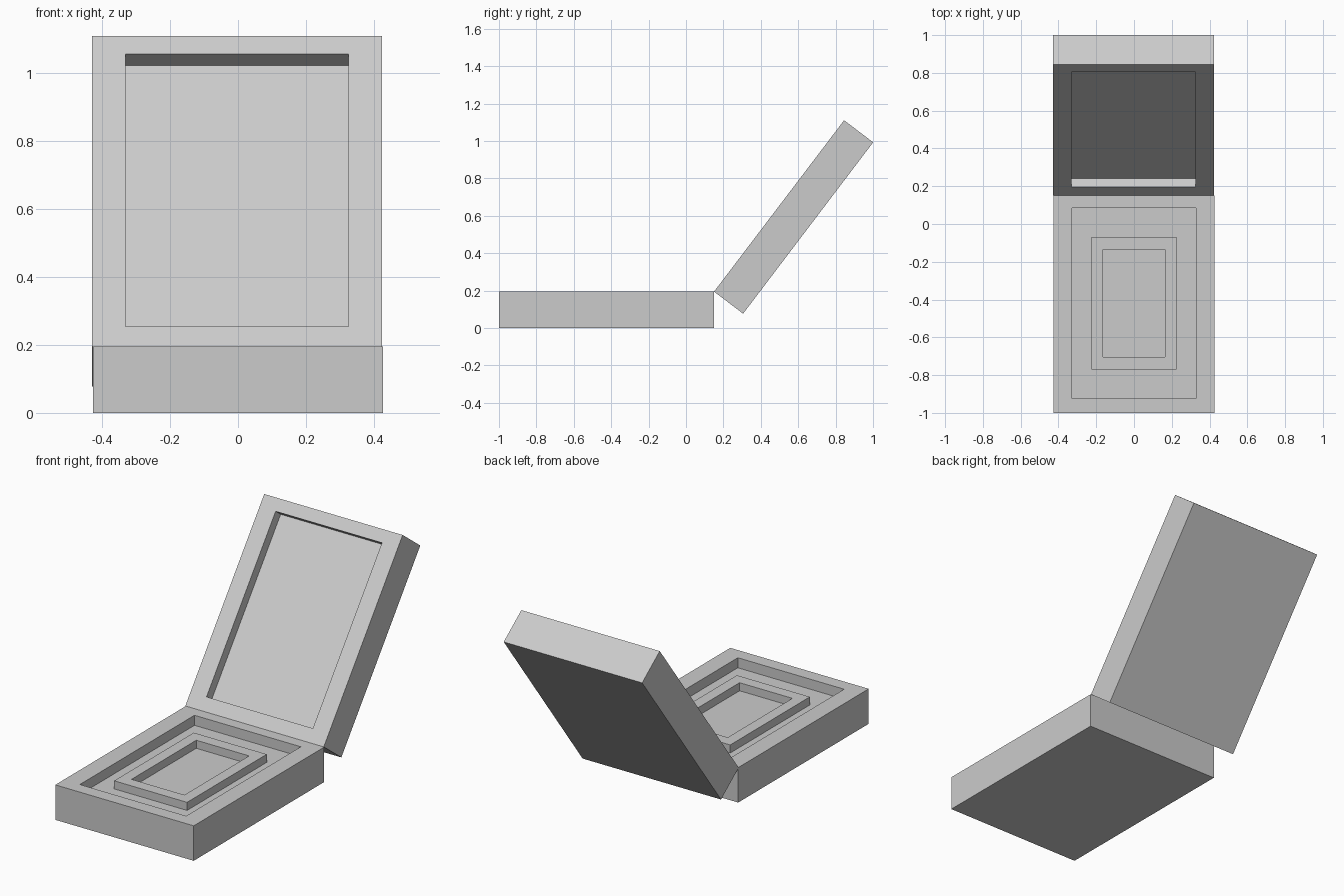
import bpy
import bmesh
from math import radians

if "Cube" in bpy.data.objects:
    bpy.data.objects.remove(bpy.data.objects["Cube"], do_unlink=True)

THICK = 0.195      # height of each half of the case
LENGTH = 1.15
HALF_W = 0.427
POCKET = 0.056     # depth of the recess in each half
HINGE_Y = 0.15

grey = bpy.data.materials.new("plain grey")
grey.use_nodes = True
colour = (0.6, 0.6, 0.6, 1)
grey.diffuse_color = colour
grey.node_tree.nodes["Principled BSDF"].inputs["Base Color"].default_value = colour


def rect_loops(name, loops, closed=False):
    """Skin a series of rectangles (half width, y start, y end, z)."""
    bm = bmesh.new()
    rings = [[bm.verts.new(p) for p in
              ((-w, a, z), (w, a, z), (w, b, z), (-w, b, z))]
             for w, a, b, z in loops]
    pairs = list(zip(rings, rings[1:]))
    if closed:
        pairs.append((rings[-1], rings[0]))
    else:
        bm.faces.new(rings[0][::-1])
        bm.faces.new(rings[-1])
    for low, high in pairs:
        for i in range(4):
            j = (i + 1) % 4
            bm.faces.new((low[i], low[j], high[j], high[i]))
    bmesh.ops.recalc_face_normals(bm, faces=bm.faces)
    mesh = bpy.data.meshes.new(name)
    bm.to_mesh(mesh)
    bm.free()
    mesh.materials.append(grey)
    obj = bpy.data.objects.new(name, mesh)
    bpy.context.collection.objects.link(obj)
    return obj


def tray(name, y0, pocket_start, pocket_end):
    """Box with a rectangular recess; its rim lies at local z = 0."""
    y1 = y0 + LENGTH
    return rect_loops(name, [
        (HALF_W, y0, y1, -THICK), (HALF_W, y0, y1, 0),
        (0.328, pocket_start, pocket_end, 0),
        (0.328, pocket_start, pocket_end, -POCKET)])


# Lower half lying flat
base = tray("case_base", -1.0, -0.925, 0.085)
base.location.z = THICK

# Raised frame standing on the recess floor
floor = THICK - POCKET
top = floor + 0.045
rect_loops("raised_frame", [
    (0.225, -0.77, -0.068, floor), (0.225, -0.77, -0.068, top),
    (0.163, -0.705, -0.135, top), (0.163, -0.705, -0.135, floor)], closed=True)

# Upper half tilted open about the hinge edge
lid = tray("case_lid", 0, 0.075, 1.082)
lid.location = (-0.003, HINGE_Y, THICK)
lid.rotation_euler.x = radians(52.8)
